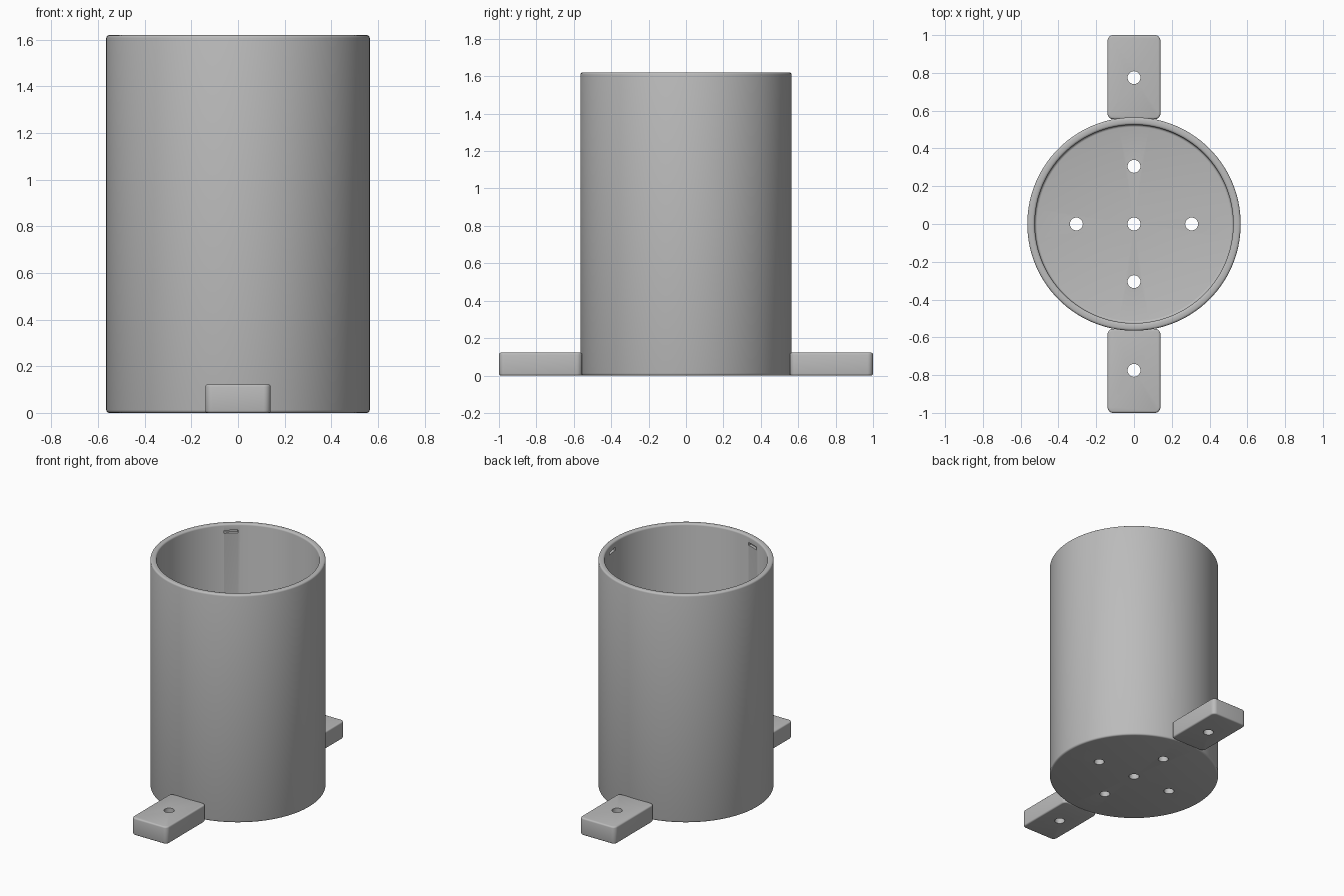
import bpy, bmesh, math
from mathutils import Matrix, Vector

cube = bpy.data.objects.get("Cube")
if cube:
    bpy.data.objects.remove(cube, do_unlink=True)

RADIUS, INNER, HEIGHT, FLOOR = 0.565, 0.525, 1.62, 0.05
HOLE = 0.034

grey = bpy.data.materials.new("plain grey")
grey.use_nodes = True
colour = (0.5, 0.5, 0.5, 1)
grey.diffuse_color = colour
grey.node_tree.nodes["Principled BSDF"].inputs["Base Color"].default_value = colour


def make_object(name, bm):
    bmesh.ops.recalc_face_normals(bm, faces=bm.faces)
    mesh = bpy.data.meshes.new(name)
    bm.to_mesh(mesh)
    bm.free()
    mesh.materials.append(grey)
    obj = bpy.data.objects.new(name, mesh)
    bpy.context.collection.objects.link(obj)
    return obj


def hole_cutter(name, points):
    bm = bmesh.new()
    for x, y in points:
        bmesh.ops.create_cone(bm, cap_ends=True, segments=32, radius1=HOLE, radius2=HOLE,
                              depth=0.5, matrix=Matrix.Translation((x, y, 0)))
    return make_object(name, bm)


def cut(obj, cutter):
    mod = obj.modifiers.new("cut", 'BOOLEAN')
    mod.operation, mod.solver, mod.object = 'DIFFERENCE', 'EXACT', cutter
    cutter.hide_render = True
    cutter.hide_set(True)


def finish(obj):
    # Apply the cuts, then shade smoothly with sharp edges kept
    bpy.ops.object.select_all(action='DESELECT')
    obj.select_set(True)
    bpy.context.view_layer.objects.active = obj
    for mod in list(obj.modifiers):
        bpy.ops.object.modifier_apply(modifier=mod.name)
    bpy.ops.object.shade_smooth_by_angle(angle=math.radians(35))


def corner(r, z, size, start):
    # Quarter-round section of the profile, centred on (r, z)
    return [(r + size * math.cos(math.radians(a)), z + size * math.sin(math.radians(a)))
            for a in (start, start + 30, start + 60, start + 90)]


# Cup: lathed outline with rounded rim, foot and inner floor edge
f = 0.012
profile = [(0, 0)] + corner(RADIUS - f, f, f, -90) + corner(RADIUS - f, HEIGHT - f, f, 0)
profile += corner(INNER + f, HEIGHT - f, f, 90)
profile += corner(INNER - f, FLOOR + f, f, -90)[::-1] + [(0, FLOOR)]
bm = bmesh.new()
verts = [bm.verts.new((r, 0, z)) for r, z in profile]
edges = [bm.edges.new(pair) for pair in zip(verts, verts[1:])]
bmesh.ops.spin(bm, geom=verts + edges, cent=(0, 0, 0), axis=(0, 0, 1),
               angle=math.tau, steps=120)
bmesh.ops.remove_doubles(bm, verts=bm.verts, dist=0.0005)
cup = make_object("cup", bm)

# Floor holes
d = 0.305
cut(cup, hole_cutter("floor_hole_cutter", [(0, 0), (d, 0), (-d, 0), (0, d), (0, -d)]))

# Three shallow slots just below the rim, inside
bm = bmesh.new()
for degrees in (10, 130, 250):
    turn = Matrix.Rotation(math.radians(degrees), 4, 'Z')
    place = turn @ Matrix.Translation((INNER, 0, 1.565))
    bmesh.ops.create_cube(bm, size=1, matrix=place @ Matrix.Diagonal((0.04, 0.09, 0.02, 1)))
cut(cup, make_object("slot_cutter", bm))
finish(cup)

# Mounting tabs: rounded blocks with a screw hole
for name, side in (("front_tab", -1), ("back_tab", 1)):
    bm = bmesh.new()
    size = Vector((0.28, 0.445, 0.122))
    place = Matrix.Translation((0, side * (1 - size.y / 2), size.z / 2))
    bmesh.ops.create_cube(bm, size=1, matrix=place @ Matrix.Diagonal((*size, 1)))
    upright = [e for e in bm.edges if abs(e.verts[0].co.z - e.verts[1].co.z) > 0.1]
    bmesh.ops.bevel(bm, geom=upright, offset=0.03, segments=6, profile=0.5, affect='EDGES')
    rims = [e for e in bm.edges if abs(e.verts[0].co.z - e.verts[1].co.z) < 0.01]
    bmesh.ops.bevel(bm, geom=rims, offset=0.01, segments=3, profile=0.5, affect='EDGES')
    tab = make_object(name, bm)
    cut(tab, hole_cutter(name + "_hole_cutter", [(0, side * 0.775)]))
    finish(tab)
